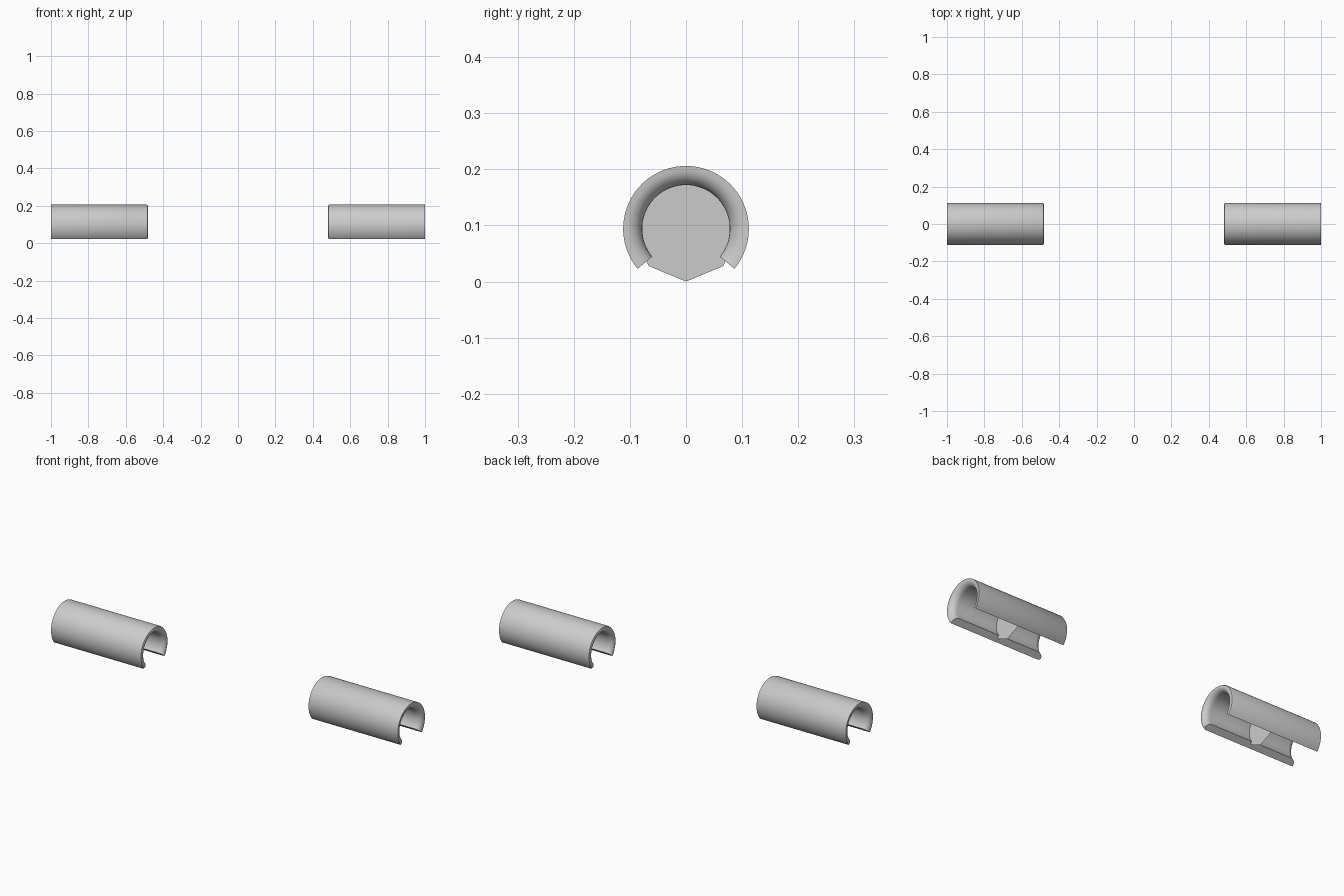
import bpy, bmesh
from math import sin, cos, pi, radians

if "Cube" in bpy.data.objects:
    bpy.data.objects.remove(bpy.data.objects["Cube"])

CZ = 0.094                    # height of the tube axis
R_OUT, R_IN = 0.112, 0.078
X_IN, X_END = 0.48, 1.0
LIP = R_OUT - R_IN
OPEN = radians(-39.5)         # where the C section stops, below horizontal
SEGS = 48


def finish(name, bm, smooth):
    bmesh.ops.recalc_face_normals(bm, faces=bm.faces)
    mesh = bpy.data.meshes.new(name)
    bm.to_mesh(mesh)
    bm.free()
    ob = bpy.data.objects.new(name, mesh)
    bpy.context.collection.objects.link(ob)
    if smooth:
        bpy.ops.object.select_all(action='DESELECT')
        ob.select_set(True)
        bpy.context.view_layer.objects.active = ob
        bpy.ops.object.shade_smooth_by_angle(angle=radians(40))
    mod = ob.modifiers.new("mirror", 'MIRROR')
    mod.use_axis = (True, False, False)
    mod.use_clip = False
    mod.use_mirror_merge = False
    return ob


# Wall cross-section (x, radius): straight outside, rounded lips inside
steps = 8
profile = [(X_IN + 0.003, R_OUT - 0.003), (X_IN + 0.01, R_OUT), (X_END, R_OUT)]
for i in range(1, steps + 1):
    a = pi / 2 * i / steps
    profile.append((X_END - LIP * 0.9 * (1 - cos(a)), R_OUT - 0.004 - (LIP - 0.004) * sin(a)))
for i in range(steps + 1):
    a = pi / 2 * (1 - i / steps)
    profile.append((X_IN + LIP * 0.9 * (1 - cos(a)), R_OUT - 0.01 - (LIP - 0.01) * sin(a)))

# C-shaped sleeve: sweep the wall section round the axis, then cap the slot
bm = bmesh.new()
rings = []
for s in range(SEGS + 1):
    a = OPEN + (pi - 2 * OPEN) * s / SEGS
    rings.append([bm.verts.new((x, r * cos(a), CZ + r * sin(a))) for x, r in profile])
n = len(profile)
for p, q in zip(rings, rings[1:]):
    for i in range(n):
        j = (i + 1) % n
        bm.faces.new((p[i], p[j], q[j], q[i]))
bm.faces.new(rings[0])
bm.faces.new(rings[-1])
finish("grip_sleeve", bm, True)

# Thin octagonal divider across the middle of each sleeve
bm = bmesh.new()
xm = (X_IN + X_END) / 2
bm.faces.new([bm.verts.new((xm, CZ * sin(k * pi / 4), CZ - CZ * cos(k * pi / 4)))
              for k in range(8)])
finish("divider_plate", bm, False)
